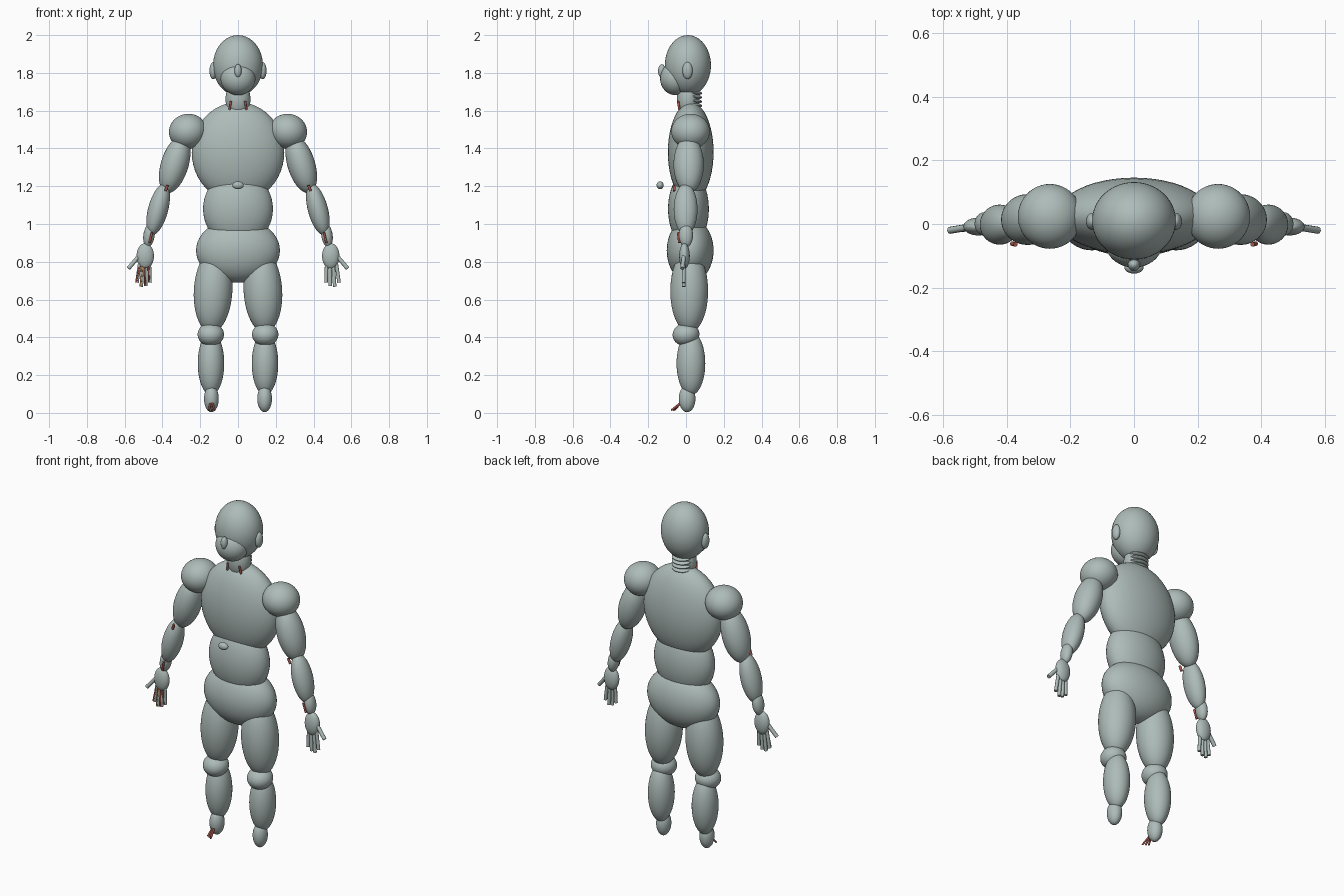
import bpy
from math import radians
from mathutils import Vector

cube = bpy.data.objects.get("Cube")
if cube:
    bpy.data.objects.remove(cube, do_unlink=True)


def material(name, color):
    m = bpy.data.materials.new(name)
    m.use_nodes = True
    m.diffuse_color = (*color, 1)
    m.node_tree.nodes["Principled BSDF"].inputs["Base Color"].default_value = (*color, 1)
    return m


GREY = material("grey green", (0.42, 0.50, 0.48))
RED = material("tendon red", (0.40, 0.10, 0.08))
ORANGE = material("tendon orange", (0.65, 0.30, 0.10))


def finish(name, mat):
    ob = bpy.context.object
    ob.name = name
    ob.data.materials.append(mat)
    bpy.ops.object.shade_smooth_by_angle(angle=radians(40))
    return ob


def ellipsoid(name, loc, radii, tilt=0, pitch=0, mat=GREY):
    bpy.ops.mesh.primitive_uv_sphere_add(segments=48, ring_count=24, location=loc,
                                         rotation=(radians(pitch), radians(tilt), 0))
    bpy.context.object.scale = radii
    return finish(name, mat)


def rod(name, start, end, radius, mat=GREY):
    a, b = Vector(start), Vector(end)
    bpy.ops.mesh.primitive_cylinder_add(vertices=12, radius=radius, depth=(b - a).length,
                                        location=(a + b) / 2)
    bpy.context.object.rotation_euler = (b - a).to_track_quat('Z', 'Y').to_euler()
    return finish(name, mat)


# Head and trunk
ellipsoid("head", (0, 0.01, 1.84), (0.132, 0.122, 0.16))
ellipsoid("jaw", (0, -0.055, 1.77), (0.092, 0.082, 0.088))
ellipsoid("nose", (0, -0.128, 1.81), (0.019, 0.02, 0.036))
ellipsoid("chest", (0, 0.025, 1.38), (0.245, 0.121, 0.265))
ellipsoid("abdomen", (0, 0.013, 1.08), (0.185, 0.108, 0.2))
ellipsoid("navel", (0, -0.137, 1.205), (0.03, 0.019, 0.021))
ellipsoid("pelvis", (0, 0.022, 0.86), (0.222, 0.124, 0.17))

# Neck with stacked vertebrae behind it
ellipsoid("neck", (0, 0.01, 1.66), (0.066, 0.058, 0.1))
for i in range(5):
    ellipsoid("vertebra", (0, 0.036, 1.61 + i * 0.022), (0.058, 0.05, 0.014), pitch=-8)

for s, side in ((1, "left"), (-1, "right")):
    def part(name, x, y, z, radii, tilt=0, pitch=0):
        ellipsoid(f"{side}_{name}", (s * x, y, z), radii, -s * tilt, pitch)

    part("ear", 0.131, 0.008, 1.812, (0.02, 0.027, 0.045))

    # Arm
    part("shoulder", 0.265, 0.024, 1.49, (0.101, 0.102, 0.093), -10)
    part("upper_arm", 0.335, 0.014, 1.315, (0.073, 0.08, 0.157), 17)
    part("forearm", 0.423, -0.002, 1.077, (0.053, 0.063, 0.14), 15)
    part("wrist", 0.471, 0.0, 0.94, (0.03, 0.037, 0.064), 8)
    part("palm", 0.491, -0.008, 0.83, (0.046, 0.028, 0.068))
    rod(f"{side}_thumb", (s * 0.52, -0.01, 0.835), (s * 0.58, -0.02, 0.765), 0.011)
    for i, tip in enumerate((0.69, 0.672, 0.668, 0.69)):
        root_x, tip_x = 0.47 + i * 0.016, 0.466 + i * 0.023
        rod(f"{side}_finger", (s * root_x, -0.01, 0.81), (s * tip_x, -0.013, tip), 0.0095)
        # Bare tendons on the right hand only
        if s < 0:
            rod("finger_tendon", (s * (root_x + 0.004), -0.018, 0.775),
                (s * (tip_x + 0.004), -0.02, tip + 0.003), 0.005, ORANGE if i == 2 else RED)

    # Leg
    part("thigh", 0.132, 0.017, 0.645, (0.102, 0.1, 0.22), 3)
    part("knee", 0.144, 0.0, 0.415, (0.07, 0.071, 0.061), 0, 8)
    part("shin", 0.143, 0.026, 0.262, (0.07, 0.076, 0.168))
    part("foot", 0.141, 0.006, 0.075, (0.039, 0.044, 0.071))

    # Small tendons at the joints
    rod(f"{side}_elbow_tendon", (s * 0.373, -0.064, 1.205), (s * 0.384, -0.062, 1.175), 0.007, RED)
    rod(f"{side}_wrist_tendon", (s * 0.455, -0.042, 0.955), (s * 0.468, -0.036, 0.9), 0.006, RED)
    rod(f"{side}_neck_tendon", (s * 0.038, -0.042, 1.65), (s * 0.045, -0.035, 1.605), 0.006, RED)

# Loose strands in front of the right foot
for i in range(3):
    rod("foot_tendon", (-0.136 - i * 0.005, -0.022, 0.058),
        (-0.124 - i * 0.015, -0.078 + i * 0.008, 0.014), 0.005, RED)
